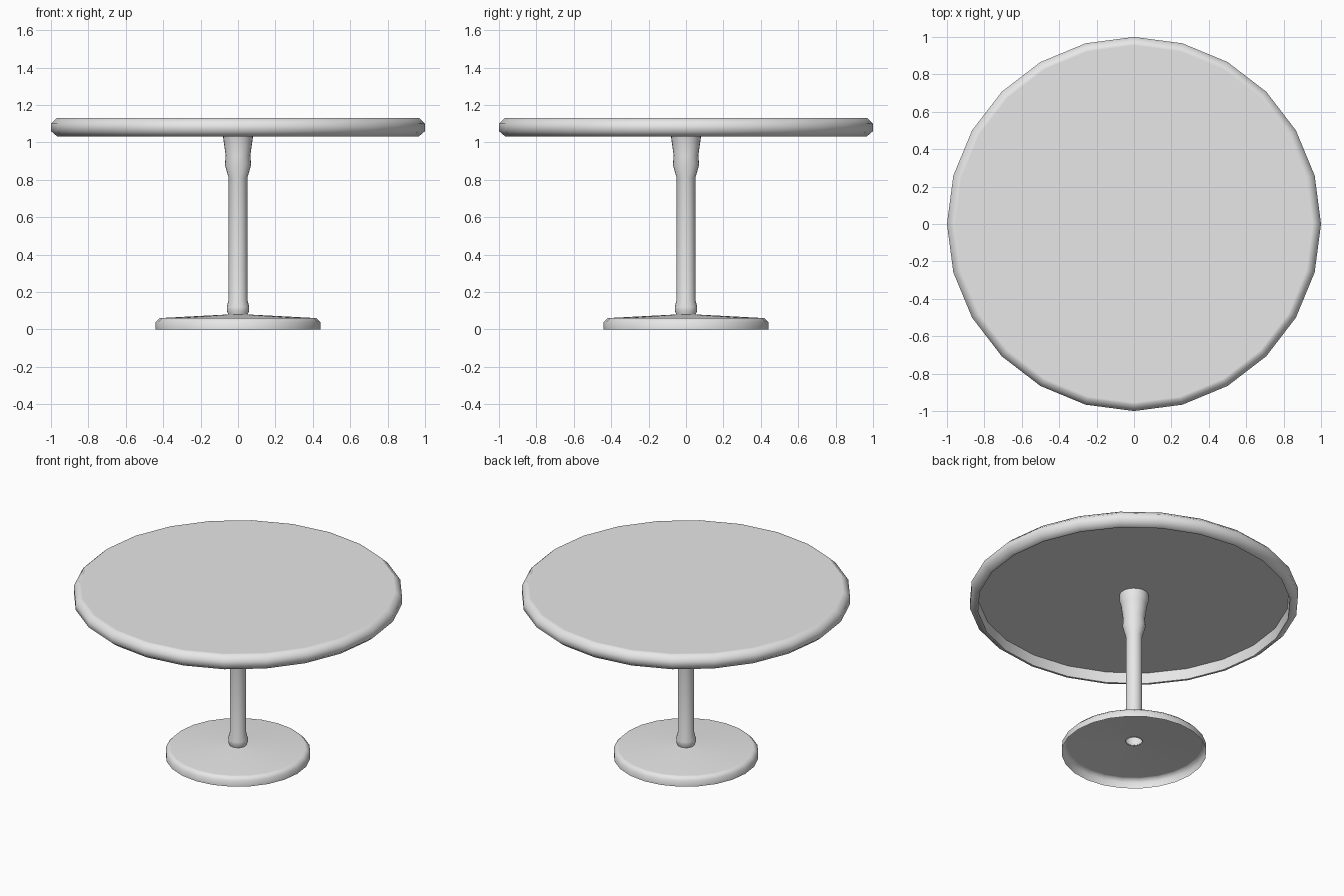
import bpy
import bmesh
from math import cos, sin, radians, tau

cube = bpy.data.objects.get("Cube")
if cube:
    bpy.data.objects.remove(cube, do_unlink=True)

# One plain grey for the whole table
grey = bpy.data.materials.new("light_grey")
grey.use_nodes = True
grey.diffuse_color = (0.8, 0.8, 0.8, 1)
grey.node_tree.nodes["Principled BSDF"].inputs["Base Color"].default_value = (0.8, 0.8, 0.8, 1)


def lathe(name, profile, sides, capped=False, sharp_angle=60):
    """Turn a (radius, height) profile, listed bottom to top on the outside, about z."""
    bm = bmesh.new()
    rings = [[bm.verts.new((r * cos(tau * k / sides), r * sin(tau * k / sides), z))
              for k in range(sides)] for r, z in profile]
    for low, high in zip(rings, rings[1:]):
        for k in range(sides):
            n = (k + 1) % sides
            bm.faces.new((low[k], low[n], high[n], high[k]))
    if capped:
        bm.faces.new(rings[0][::-1])
        bm.faces.new(rings[-1])
    mesh = bpy.data.meshes.new(name)
    bm.to_mesh(mesh)
    bm.free()
    mesh.materials.append(grey)
    obj = bpy.data.objects.new(name, mesh)
    bpy.context.collection.objects.link(obj)
    bpy.ops.object.select_all(action='DESELECT')
    obj.select_set(True)
    bpy.context.view_layer.objects.active = obj
    bpy.ops.object.shade_smooth_by_angle(angle=radians(sharp_angle))
    return obj


# Round top with a bevelled rim and a recessed underside
lathe("table_top", [
    (0.945, 1.10), (0.95, 1.03), (0.965, 1.03), (1.0, 1.06),
    (1.0, 1.10), (0.968, 1.13), (0.955, 1.13)], 24, capped=True)

# Open tube column with a small foot bulge and a flared collar
lathe("column", [
    (0.05, 0.075), (0.06, 0.10), (0.06, 0.12), (0.05, 0.16), (0.05, 0.81),
    (0.07, 0.88), (0.066, 0.93), (0.08, 1.03), (0.088, 1.06), (0.088, 1.10)], 24)

# Hollow foot with a shallow conical top, open below
lathe("base", [
    (0.44, 0), (0.44, 0.04), (0.42, 0.06), (0.41, 0.061), (0.05, 0.08)], 24)
